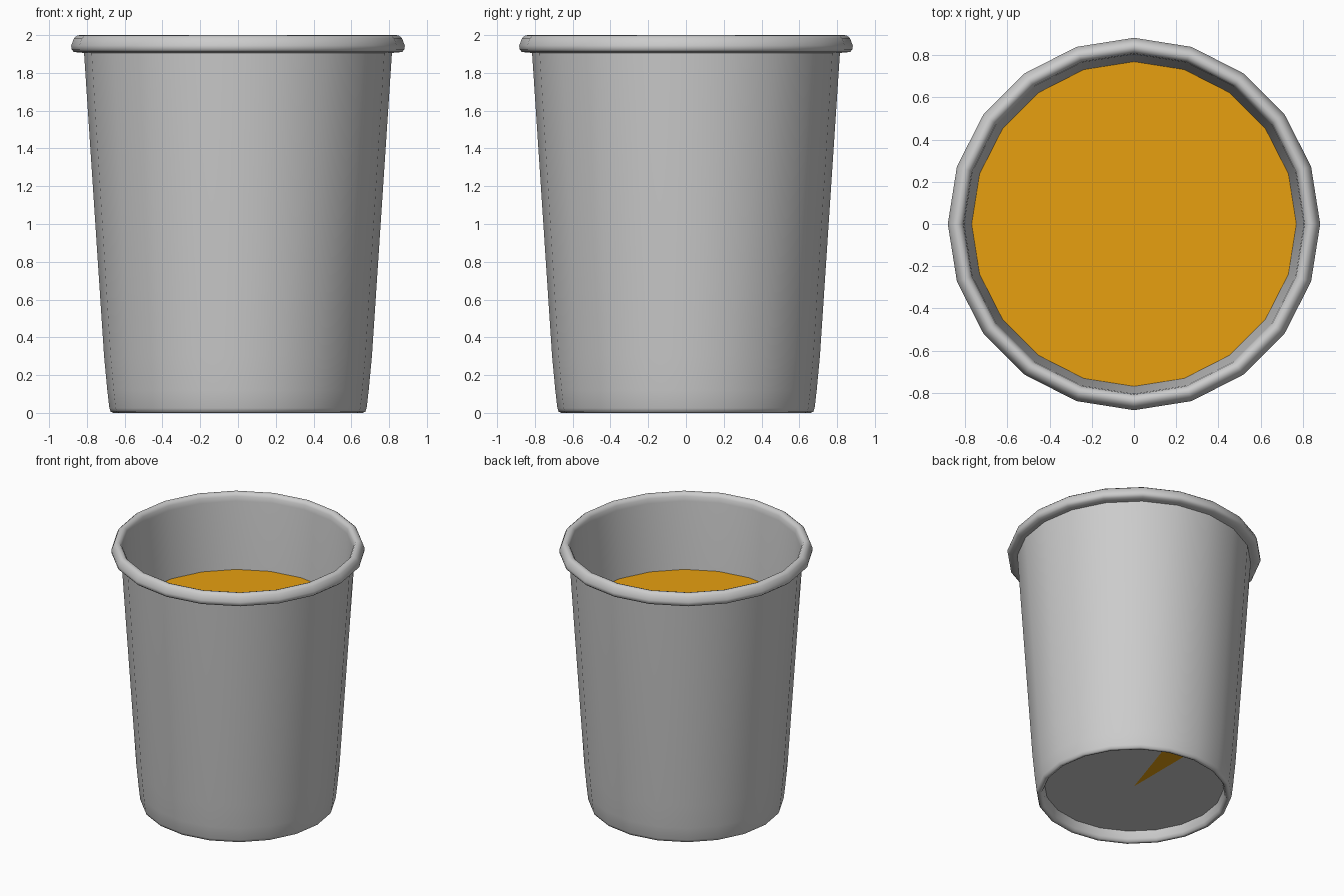
import bpy, bmesh
from math import sin, cos, pi

if "Cube" in bpy.data.objects:
    bpy.data.objects.remove(bpy.data.objects["Cube"])

SIDES = 20

liquid_mat = bpy.data.materials.new("orange_liquid")
liquid_mat.diffuse_color = (0.80, 0.35, 0.005, 1)
liquid_mat.use_nodes = True
liquid_mat.node_tree.nodes["Principled BSDF"].inputs["Base Color"].default_value = liquid_mat.diffuse_color


def ring(bm, r, z):
    return [bm.verts.new((r * cos(2 * pi * i / SIDES), r * sin(2 * pi * i / SIDES), z))
            for i in range(SIDES)]


def fan(bm, loop, z):
    centre = bm.verts.new((0, 0, z))
    return [bm.faces.new((loop[i], loop[(i + 1) % SIDES], centre)) for i in range(SIDES)]


def finish(bm, name):
    mesh = bpy.data.meshes.new(name)
    bm.to_mesh(mesh)
    bm.free()
    obj = bpy.data.objects.new(name, mesh)
    bpy.context.collection.objects.link(obj)
    bpy.ops.object.select_all(action='DESELECT')
    obj.select_set(True)
    bpy.context.view_layer.objects.active = obj
    bpy.ops.object.shade_smooth_by_angle(angle=1.0)
    return obj


# Cup: thin double wall with a rolled rim and a recessed base, (radius, height)
profile = [
    (0.625, 0.08), (0.635, 0.025), (0.645, 0.006), (0.660, 0.0), (0.674, 0.006),
    (0.681, 0.025), (0.692, 0.12), (0.709, 0.30), (0.815, 1.905),          # outer wall
    (0.835, 1.908), (0.868, 1.910), (0.882, 1.925), (0.883, 1.945),        # rim
    (0.868, 1.984), (0.852, 1.997), (0.838, 2.0), (0.822, 1.995),
    (0.809, 1.975), (0.805, 1.94),
    (0.770, 1.43), (0.697, 0.30), (0.670, 0.09),                           # inner wall
]
bm = bmesh.new()
loops = [ring(bm, r, z) for r, z in profile]
for a, b in zip(loops, loops[1:]):
    for i in range(SIDES):
        j = (i + 1) % SIDES
        bm.faces.new((a[i], a[j], b[j], b[i]))
base = fan(bm, loops[0], 0.08)
floor = fan(bm, loops[-1], 0.09)
bmesh.ops.recalc_face_normals(bm, faces=bm.faces)
# One coloured wedge on the underside, next to the +y axis
base[4].material_index = 1
cup = finish(bm, "cup")
grey = bpy.data.materials.new("cup_grey")
grey.diffuse_color = (0.8, 0.8, 0.8, 1)
grey.use_nodes = True
grey.node_tree.nodes["Principled BSDF"].inputs["Base Color"].default_value = grey.diffuse_color
cup.data.materials.append(None)
cup.data.materials.append(liquid_mat)
bpy.data.materials.remove(grey)

# Drink surface
bm = bmesh.new()
fan(bm, ring(bm, 0.770, 1.43), 1.43)
drink = finish(bm, "drink_surface")
drink.data.materials.append(liquid_mat)
